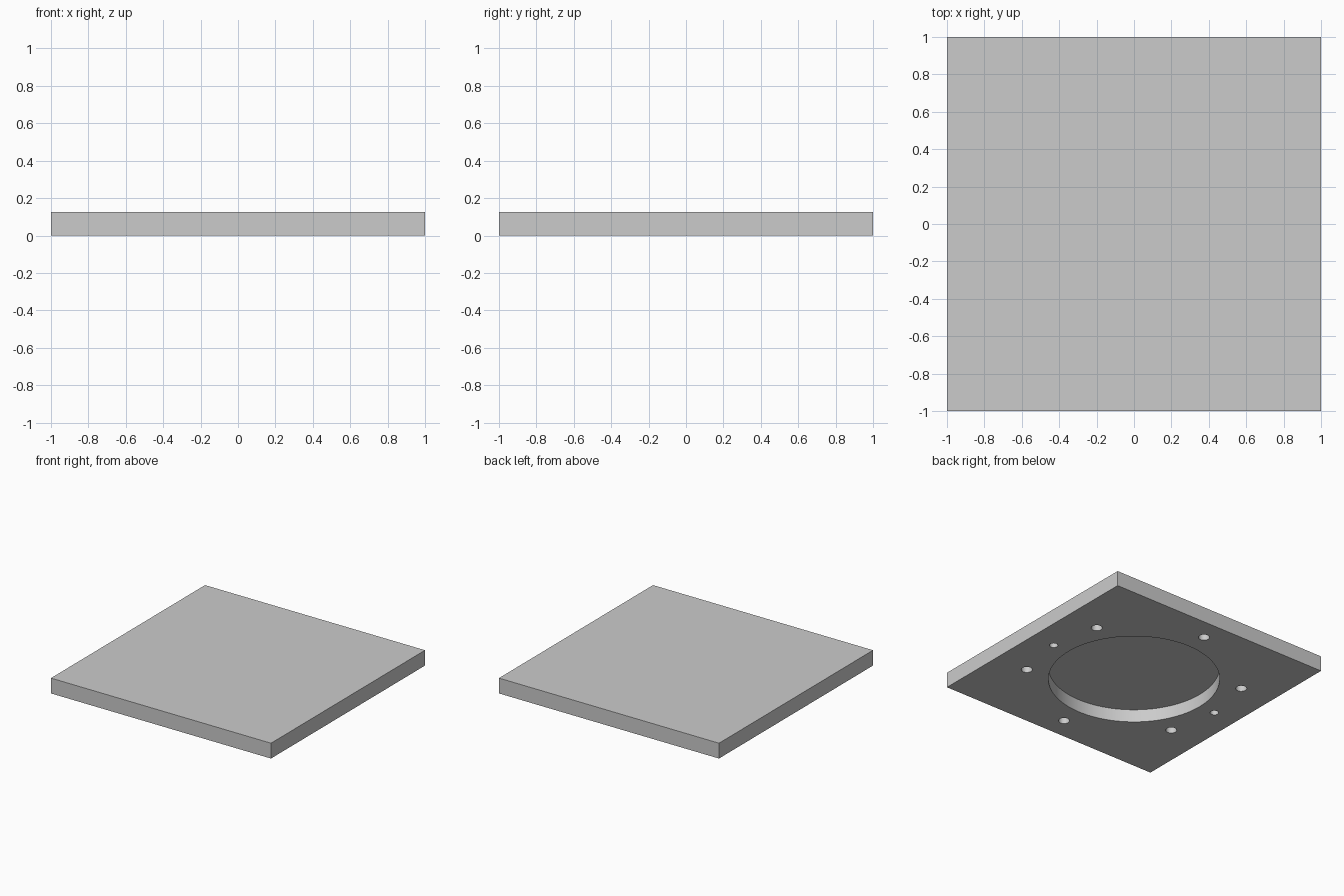
import bpy
import bmesh
from math import cos, sin, radians
from mathutils import Matrix

THICK = 0.126
POCKET_DEPTH = 0.105
HOLE_DEPTH = 0.1

cube = bpy.data.objects.get("Cube")
if cube:
    bpy.data.objects.remove(cube, do_unlink=True)

grey = bpy.data.materials.new("plain_grey")
grey.use_nodes = True
grey.diffuse_color = (0.6, 0.6, 0.6, 1)
grey.node_tree.nodes["Principled BSDF"].inputs["Base Color"].default_value = (0.6, 0.6, 0.6, 1)


def make_object(name, bm):
    mesh = bpy.data.meshes.new(name)
    bm.to_mesh(mesh)
    bm.free()
    mesh.materials.append(grey)
    obj = bpy.data.objects.new(name, mesh)
    bpy.context.collection.objects.link(obj)
    return obj


def add_bore(bm, x, y, radius, depth, sides):
    """Cylinder that starts below the plate and reaches up to the given depth."""
    below = 0.05
    bmesh.ops.create_cone(bm, cap_ends=True, segments=sides, radius1=radius,
                          radius2=radius, depth=depth + below,
                          matrix=Matrix.Translation((x, y, (depth - below) / 2)))


# Square plate
bm = bmesh.new()
bmesh.ops.create_cube(bm, size=1, matrix=Matrix.Translation((0, 0, THICK / 2))
                      @ Matrix.Diagonal((2, 2, THICK, 1)))
plate = make_object("base_plate", bm)

# Round pocket, six bolt holes on a circle, two smaller pin holes
bm = bmesh.new()
add_bore(bm, 0, 0, 0.645, POCKET_DEPTH, 96)
for i in range(6):
    a = radians(30 + 60 * i)
    add_bore(bm, 0.82 * cos(a), 0.82 * sin(a), 0.042, HOLE_DEPTH, 32)
for side in (-1, 1):
    add_bore(bm, 0.79 * side, 0, 0.032, HOLE_DEPTH, 32)
cutter = make_object("underside_cutter", bm)
cutter.hide_render = True

# Cut the underside, then drop the cutter
cut = plate.modifiers.new("underside_cut", 'BOOLEAN')
cut.operation = 'DIFFERENCE'
cut.solver = 'EXACT'
cut.object = cutter
bpy.ops.object.select_all(action='DESELECT')
plate.select_set(True)
bpy.context.view_layer.objects.active = plate
bpy.ops.object.modifier_apply(modifier=cut.name)
bpy.data.objects.remove(cutter, do_unlink=True)

# Smooth bore walls with crisp rims
bpy.ops.object.shade_smooth_by_angle(angle=radians(30))
